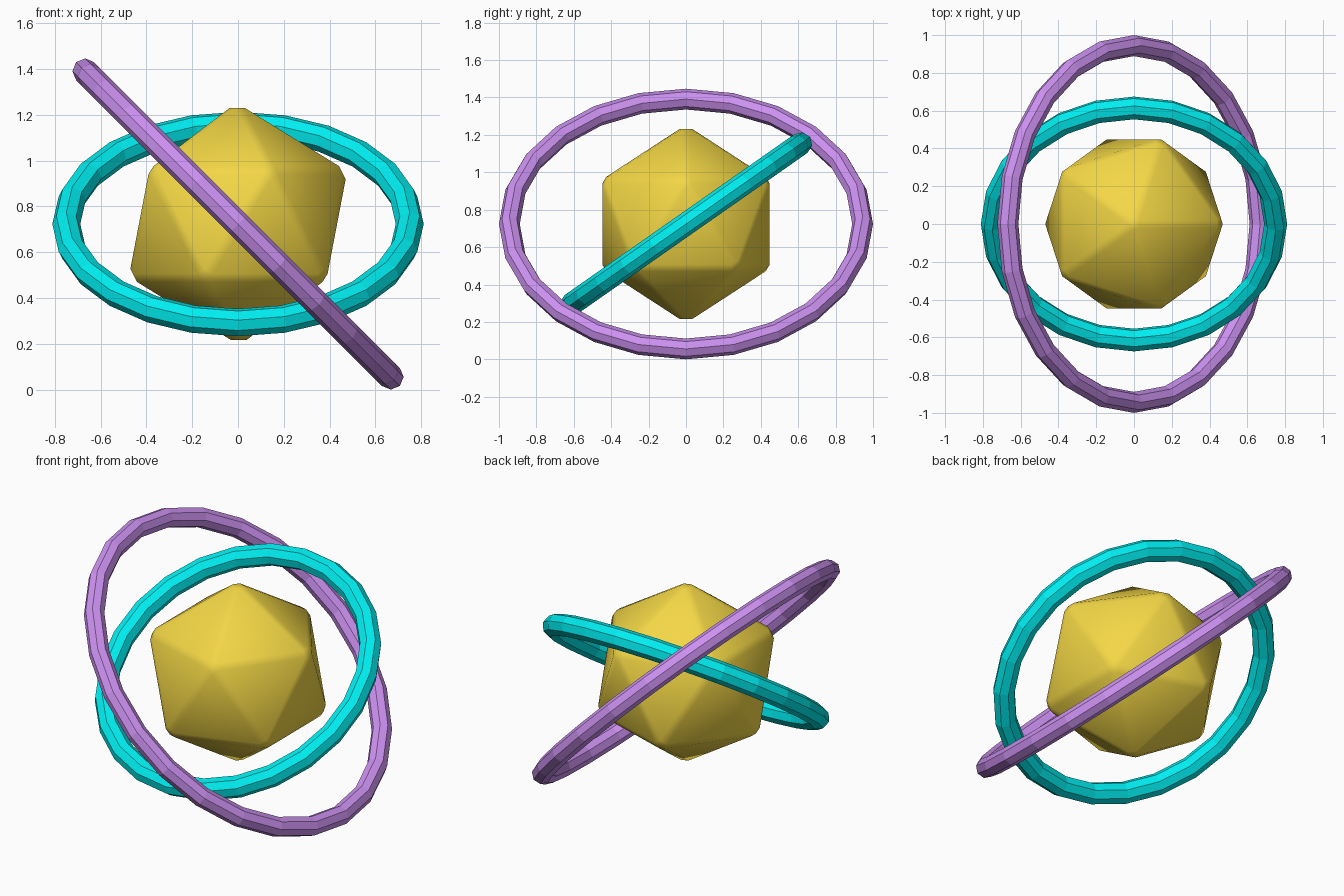
import bpy
from math import radians

if "Cube" in bpy.data.objects:
    bpy.data.objects.remove(bpy.data.objects["Cube"])

CENTRE = (0, 0, 0.7234)


def colour(obj, rgb):
    mat = bpy.data.materials.new(obj.name + "_colour")
    mat.diffuse_color = (*rgb, 1)
    mat.use_nodes = True
    mat.node_tree.nodes["Principled BSDF"].inputs["Base Color"].default_value = mat.diffuse_color
    obj.data.materials.append(mat)


def ring(name, major, minor, tilt, rgb):
    bpy.ops.mesh.primitive_torus_add(
        major_segments=24, minor_segments=8, major_radius=major,
        minor_radius=minor, location=CENTRE,
        rotation=[radians(a) for a in tilt])
    obj = bpy.context.object
    obj.name = name
    bpy.ops.object.shade_flat()
    colour(obj, rgb)


# Softly bevelled icosahedron core
bpy.ops.mesh.primitive_ico_sphere_add(subdivisions=1, radius=0.535, location=CENTRE)
core = bpy.context.object
core.name = "core"
bevel = core.modifiers.new("soft_edges", 'BEVEL')
bevel.width = 0.0225
bevel.segments = 1
bevel.limit_method = 'NONE'
bpy.ops.object.shade_smooth()
colour(core, (0.9, 0.68, 0.06))

# Two tilted orbit rings
ring("inner_ring", 0.75, 0.061, (35, 0, 0), (0.0, 0.85, 0.87))
ring("outer_ring", 0.9444, 0.0556, (0, 45, 0), (0.6, 0.28, 0.87))
